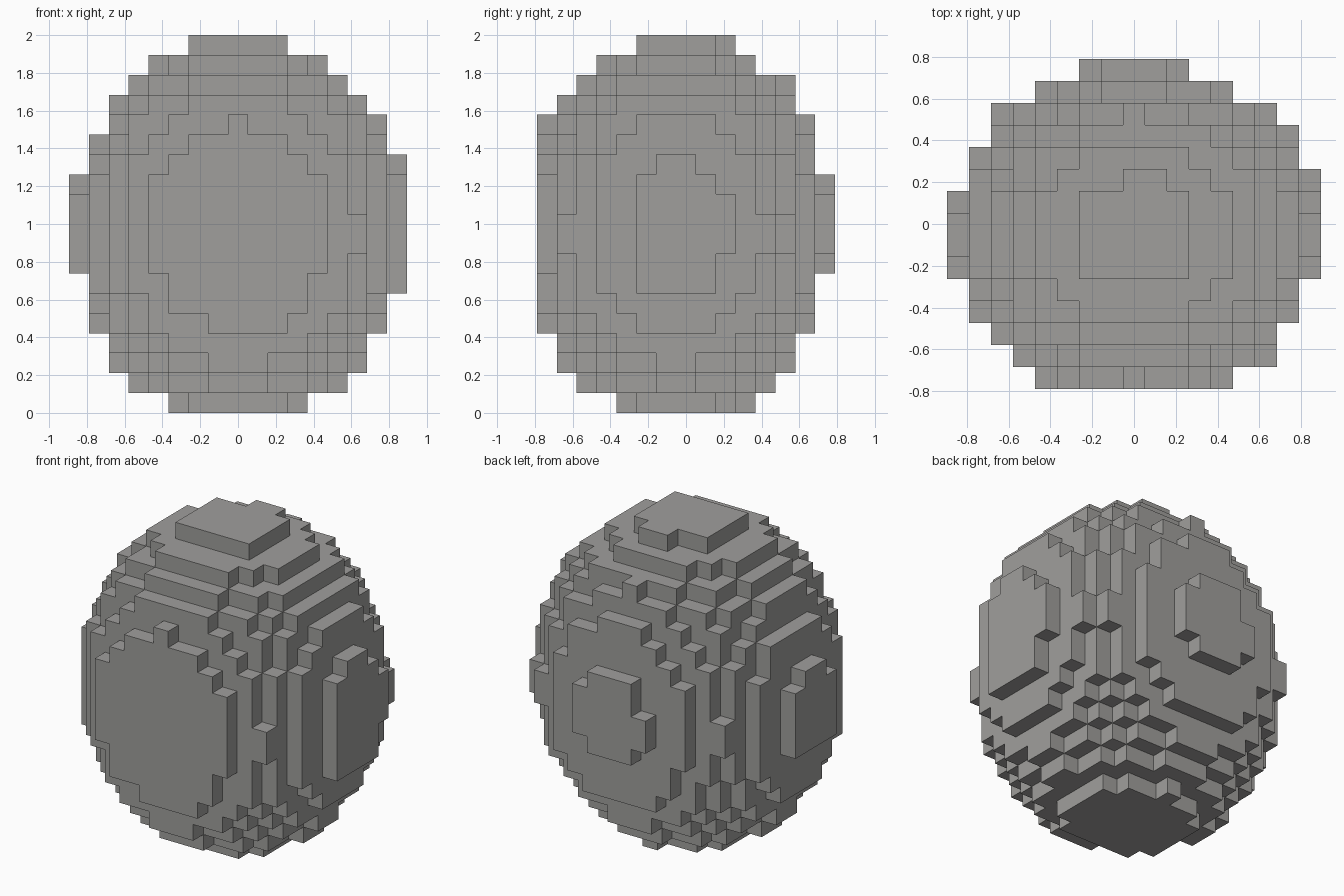
import bpy
import bmesh
from mathutils import Vector

if "Cube" in bpy.data.objects:
    bpy.data.objects.remove(bpy.data.objects["Cube"], do_unlink=True)

SIZE = 2 / 19                         # edge of one block
CENTRE = Vector((0.104, -0.467, -0.227))
WEIGHT = Vector((0.01415, 0.01659, 0.01037))

# Single blocks that round out the slanted corners
EXTRA = {(0, 5, 7), (6, -6, -1)}
for i in (-1, 0):
    EXTRA |= {(7, 4, i), (-6, 5, i), (-6, i, -7)}


def filled(x, y, z):
    """Whether a block belongs to the rounded boulder."""
    if (x, y, z) in EXTRA:
        return True
    if y < -2 and (x > 7 or z > 8):   # trim the right and top caps
        return False
    d = Vector((x, y, z)) - CENTRE
    return sum(w * c * c for w, c in zip(WEIGHT, d)) <= 1.001


blocks = {(x, y, z)
          for x in range(-8, 9)
          for y in range(-7, 8)
          for z in range(-9, 10)
          if filled(x, y, z)}

# Outer skin of the blocks
bm = bmesh.new()
corners = {}


def corner(p):
    key = tuple(round(c * 2) for c in p)
    if key not in corners:
        corners[key] = bm.verts.new((p + Vector((0, 0, 9.5))) * SIZE)
    return corners[key]


for block in sorted(blocks):
    for axis in range(3):
        for side in (-1, 1):
            n = Vector((0, 0, 0))
            n[axis] = side
            if tuple(int(b + c) for b, c in zip(block, n)) in blocks:
                continue
            u = Vector((0, 0, 0))
            u[(axis + 1) % 3] = 1
            v = n.cross(u)
            mid = Vector(block) + n / 2
            bm.faces.new([corner(mid + (a * u + b * v) / 2)
                          for a, b in ((-1, -1), (1, -1), (1, 1), (-1, 1))])

mesh = bpy.data.meshes.new("blocky_boulder")
bm.to_mesh(mesh)
bm.free()

# Stone colour
stone = bpy.data.materials.new("stone_grey")
stone.use_nodes = True
colour = (0.35, 0.345, 0.335, 1)
stone.diffuse_color = colour
stone.node_tree.nodes["Principled BSDF"].inputs["Base Color"].default_value = colour
mesh.materials.append(stone)

boulder = bpy.data.objects.new("blocky_boulder", mesh)
bpy.context.collection.objects.link(boulder)
